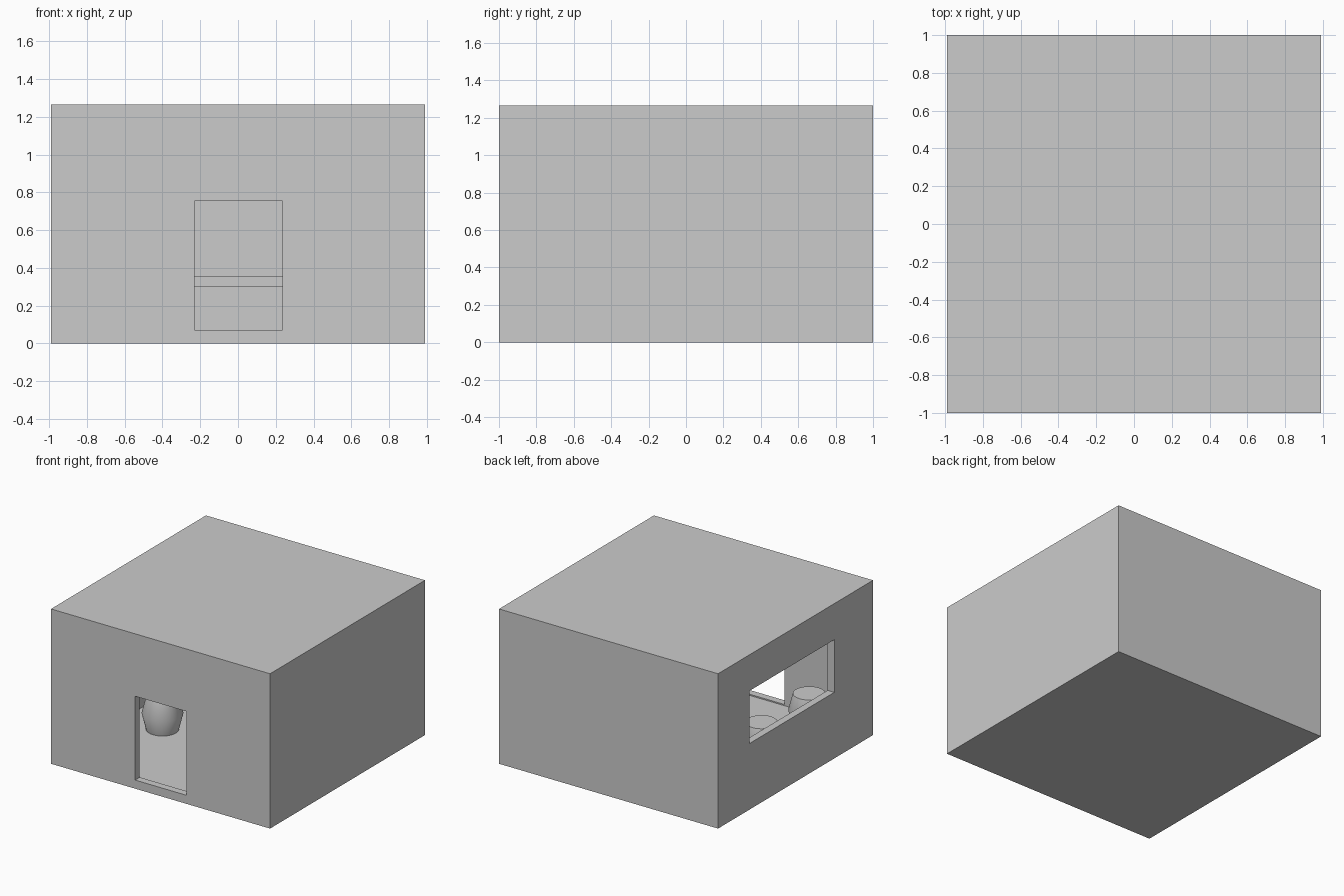
import bpy, bmesh, math
from mathutils import Matrix

if "Cube" in bpy.data.objects:
    bpy.data.objects.remove(bpy.data.objects["Cube"])


def box(name, x0, x1, y0, y1, z0, z1):
    bm = bmesh.new()
    bmesh.ops.create_cube(bm, size=1)
    bm.transform(Matrix.Translation(((x0 + x1) / 2, (y0 + y1) / 2, (z0 + z1) / 2))
                 @ Matrix.Diagonal((x1 - x0, y1 - y0, z1 - z0, 1)))
    me = bpy.data.meshes.new(name)
    bm.to_mesh(me)
    bm.free()
    ob = bpy.data.objects.new(name, me)
    bpy.context.collection.objects.link(ob)
    return ob


def cut(target, cutter):
    mod = target.modifiers.new(cutter.name, 'BOOLEAN')
    mod.operation = 'DIFFERENCE'
    mod.solver = 'EXACT'
    mod.object = cutter
    bpy.context.view_layer.objects.active = target
    bpy.ops.object.modifier_apply(modifier=mod.name)
    bpy.data.objects.remove(cutter)


def barrel(name, x, y, profile, seg=32):
    bm = bmesh.new()
    rings = [[bm.verts.new((x + r * math.cos(2 * math.pi * i / seg),
                            y + r * math.sin(2 * math.pi * i / seg), z))
              for i in range(seg)] for r, z in profile]
    for a, b in zip(rings, rings[1:]):
        for i in range(seg):
            j = (i + 1) % seg
            bm.faces.new((a[i], a[j], b[j], b[i]))
    bm.faces.new(rings[0][::-1])
    bm.faces.new(rings[-1])
    me = bpy.data.meshes.new(name)
    bm.to_mesh(me)
    bm.free()
    ob = bpy.data.objects.new(name, me)
    bpy.context.collection.objects.link(ob)
    bpy.ops.object.select_all(action='DESELECT')
    ob.select_set(True)
    bpy.context.view_layer.objects.active = ob
    bpy.ops.object.shade_smooth_by_angle(angle=math.radians(40))


# Hollow building shell with a front doorway and a left window
W, D, H, T = 0.99, 1.0, 1.265, 0.06
FLOOR = 0.06
shell = box("building_shell", -W, W, -D, D, 0, H)
cut(shell, box("room_cutter", -W + T, W - T, -D + T, D - T, FLOOR, H - T))
cut(shell, box("door_cutter", -0.23, 0.235, -D - 0.1, -D + 0.2, 0.07, 0.755))
cut(shell, box("window_cutter", -W - 0.1, -W + 0.2, -0.5, 0.594, 0.54, 0.97))

# Barrels along the left wall
profile = [(0.122, FLOOR), (0.155, 0.195), (0.12, 0.33)]
for n, y in enumerate((-0.75, -0.135)):
    barrel(f"barrel_{n + 1}", -0.588, y, profile)

# Counter seen through the doorway
box("counter_body", -0.55, 0.55, 0.38, 0.62, FLOOR, 0.30)
box("counter_top", -0.6, 0.6, 0.34, 0.66, 0.30, 0.355)
